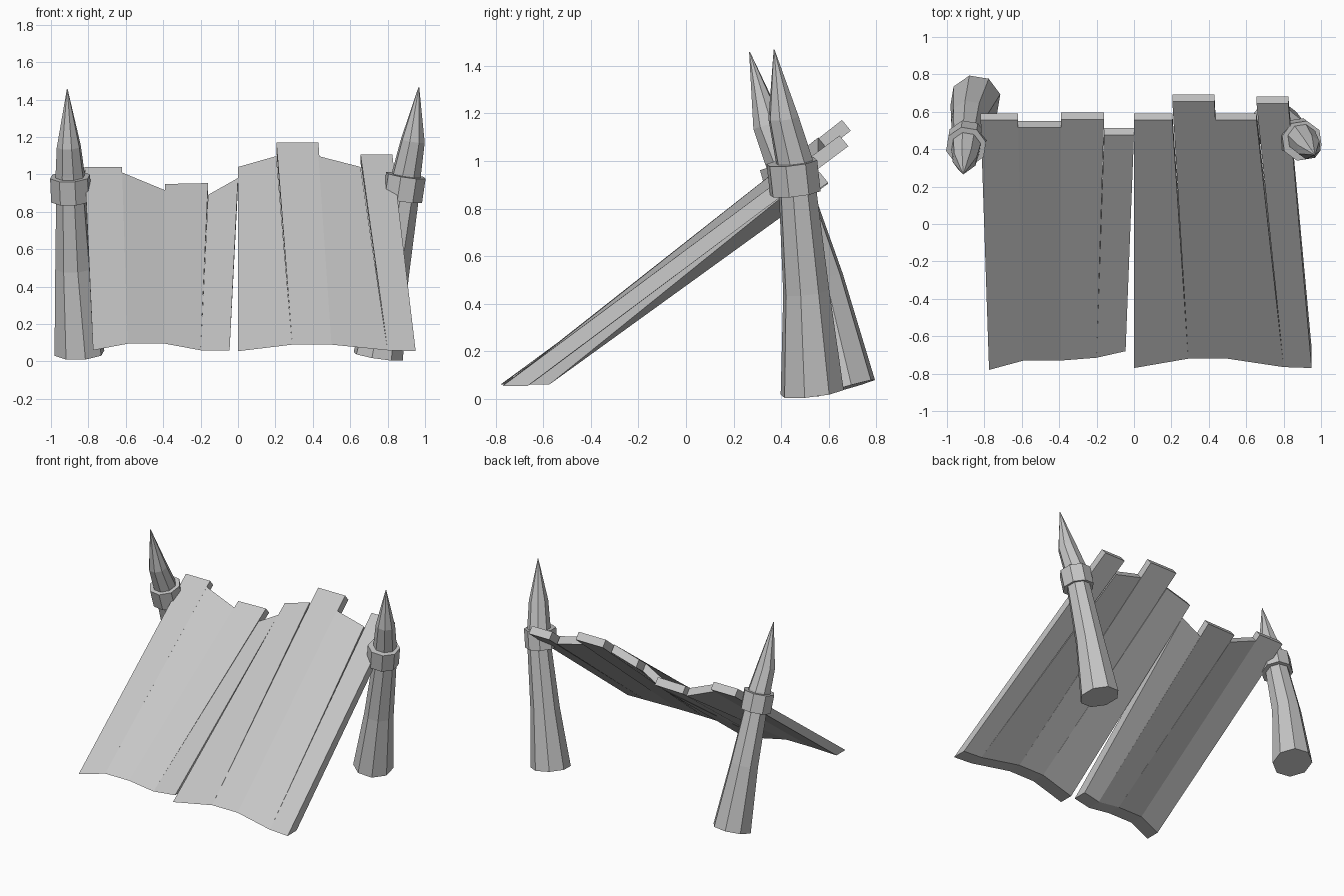
import bpy, bmesh, math
from mathutils import Vector

cube = bpy.data.objects.get("Cube")
if cube:
    bpy.data.objects.remove(cube, do_unlink=True)

GREY = (0.56, 0.56, 0.56, 1)
mat = bpy.data.materials.new("plain grey")
mat.use_nodes = True
mat.diffuse_color = GREY
bsdf = next(n for n in mat.node_tree.nodes if n.type == "BSDF_PRINCIPLED")
bsdf.inputs["Base Color"].default_value = GREY
bsdf.inputs["Roughness"].default_value = 0.9


def finish(bm, name):
    bmesh.ops.recalc_face_normals(bm, faces=bm.faces)
    mesh = bpy.data.meshes.new(name)
    bm.to_mesh(mesh)
    bm.free()
    mesh.materials.append(mat)
    obj = bpy.data.objects.new(name, mesh)
    bpy.context.collection.objects.link(obj)
    return obj


# Sloping deck: planks share a wavy surface but end at different heights
END_OFFSET = Vector((0, 0.037, -0.045))
FOOT_OFFSET = Vector((0, 0.105, 0))
SLOPE = 0.74


def deck(name, head, foot, ends, ref_y=0.555):
    """head: (x, z) of the surface at ref_y; foot: lower edge points; ends: y of each plank end."""
    bm = bmesh.new()
    for i, end_y in enumerate(ends):
        tops = [Vector((x, end_y, z + SLOPE * (end_y - ref_y))) for x, z in head[i:i + 2]]
        feet = [Vector(p) for p in foot[i:i + 2]]
        upper = [feet[0], feet[1], tops[1], tops[0]]
        lower = [feet[0] + FOOT_OFFSET, feet[1] + FOOT_OFFSET,
                 tops[1] + END_OFFSET, tops[0] + END_OFFSET]
        a = [bm.verts.new(p) for p in upper]
        b = [bm.verts.new(p) for p in lower]
        bm.faces.new(a)
        bm.faces.new(b[::-1])
        for k in range(4):
            n = (k + 1) % 4
            bm.faces.new((a[k], b[k], b[n], a[n]))
    return finish(bm, name)


deck("right_deck_panel",
     [(-0.82, 1.04), (-0.62, 1.04), (-0.39, 0.945), (-0.16, 0.95), (0, 1.04)],
     [(-0.775, -0.78, 0.06), (-0.59, -0.73, 0.095), (-0.39, -0.73, 0.095),
      (-0.2, -0.715, 0.06), (-0.045, -0.68, 0.06)],
     [0.555, 0.515, 0.56, 0.475])
deck("left_deck_panel",
     [(0, 1.04), (0.205, 1.098), (0.43, 1.098), (0.655, 1.04), (0.825, 1.04)],
     [(0, -0.77, 0.055), (0.29, -0.72, 0.09), (0.5, -0.72, 0.09),
      (0.8, -0.765, 0.06), (0.95, -0.77, 0.055)],
     [0.555, 0.655, 0.555, 0.645])


# Leaning posts: eight-sided lofts along a bent path, ending in a spike
def loft(name, path, radii, axis, sides=8):
    bm = bmesh.new()
    turn = axis.to_track_quat("Z", "Y")
    rings = []
    for p, r in zip(path, radii):
        ring = []
        for k in range(sides):
            a = math.tau * (k + 0.5) / sides
            ring.append(bm.verts.new(Vector(p) + turn @ Vector((r * math.cos(a), r * math.sin(a), 0))))
        rings.append(ring)
    for lo, hi in zip(rings, rings[1:]):
        for k in range(sides):
            n = (k + 1) % sides
            bm.faces.new((lo[k], lo[n], hi[n], hi[k]))
    bm.faces.new(rings[0][::-1])
    bm.faces.new(rings[-1])
    return finish(bm, name)


def post(side, path, band):
    axis = (Vector(path[-1]) - Vector(path[0])).normalized()
    loft(side + "_post", path, [0.137, 0.1, 0.082, 0.08, 0.066, 0.002], axis)
    half = axis * 0.066
    loft(side + "_post_band", [Vector(band) - half, Vector(band) + half], [0.11, 0.11], axis)


post("right", [(-0.848, 0.665, 0.045), (-0.88, 0.565, 0.5), (-0.893, 0.455, 0.86),
               (-0.898, 0.41, 1.0), (-0.905, 0.345, 1.15), (-0.913, 0.267, 1.457)],
     (-0.895, 0.432, 0.925))
post("left", [(0.75, 0.53, 0.028), (0.815, 0.505, 0.45), (0.885, 0.47, 0.86),
              (0.9, 0.455, 1.0), (0.935, 0.41, 1.18), (0.967, 0.37, 1.467)],
     (0.888, 0.452, 0.93))
